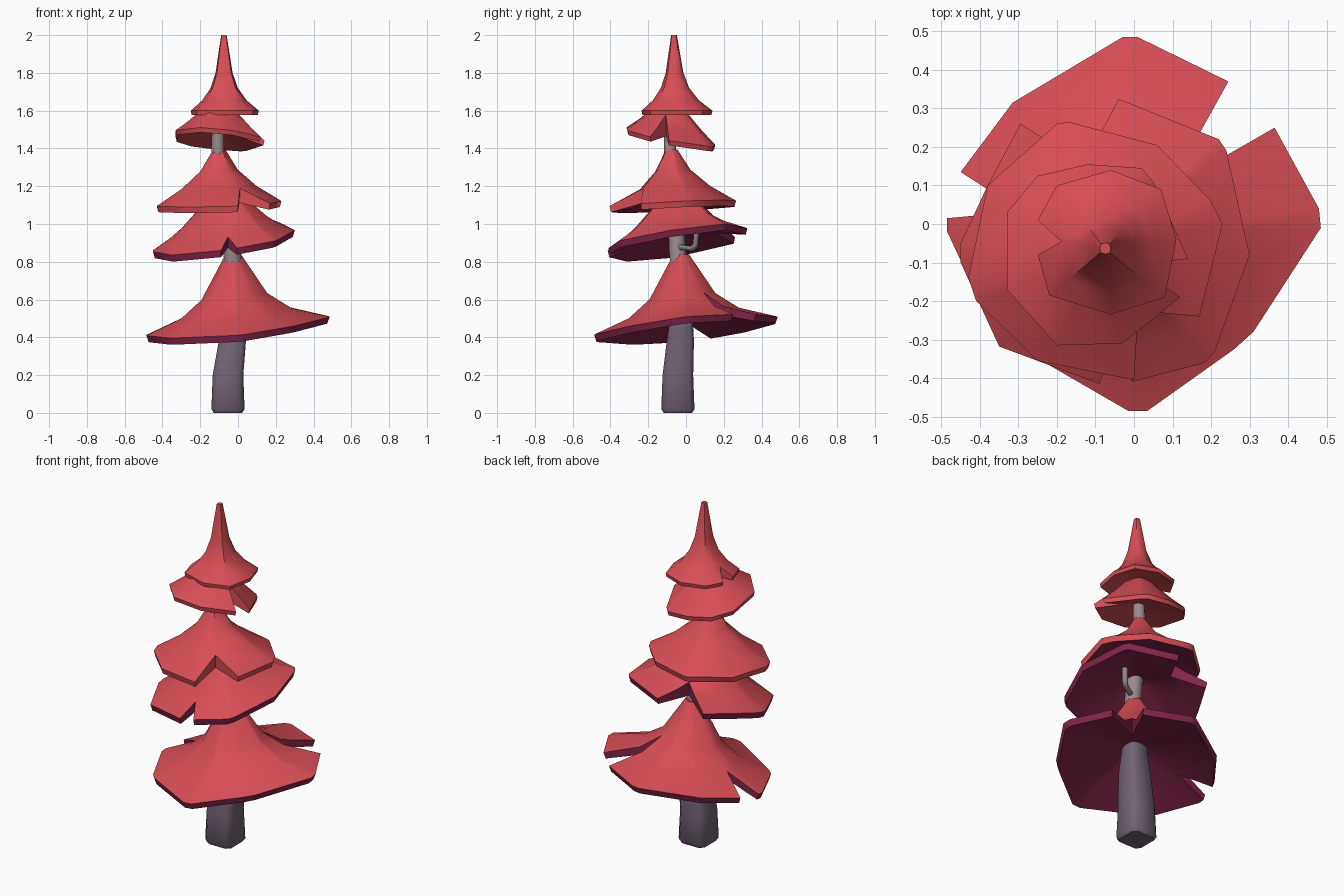
import bpy, bmesh, math
from mathutils import Vector

cube = bpy.data.objects.get("Cube")
if cube:
    bpy.data.objects.remove(cube, do_unlink=True)


def material(name, rgb):
    m = bpy.data.materials.new(name)
    m.use_nodes = True
    m.diffuse_color = (*rgb, 1)
    bsdf = m.node_tree.nodes["Principled BSDF"]
    bsdf.inputs["Base Color"].default_value = (*rgb, 1)
    bsdf.inputs["Roughness"].default_value = 0.8
    return m


RED = material("red_foliage", (0.69, 0.076, 0.094))
PURPLE = material("purple_underside", (0.24, 0.019, 0.07))
BARK = material("purple_bark", (0.17, 0.125, 0.175))
WOOD = material("grey_wood", (0.33, 0.255, 0.27))


def finish(name, bm, mats):
    bmesh.ops.recalc_face_normals(bm, faces=bm.faces)
    me = bpy.data.meshes.new(name)
    bm.to_mesh(me)
    bm.free()
    for m in mats:
        me.materials.append(m)
    me.shade_smooth()
    me.set_sharp_from_angle(angle=math.radians(50))
    ob = bpy.data.objects.new(name, me)
    bpy.context.collection.objects.link(ob)


def tier(name, center, profile, tilt, outline, notches, thick, rise, under, rim):
    """Skirt of foliage: profile is (fraction of outline, height) from tip to rim.
    notches maps an outline index to the fraction where the cut after it starts."""
    bm = bmesh.new()
    c = Vector(center)
    rel = [Vector(p) - c for p in outline]
    n = len(rel)
    rim_z = profile[-1][1] - thick
    made = {}

    def column_point(i, f):
        for k, f0 in notches.items():
            if i in (k, (k + 1) % n):
                mid = (rel[k] + rel[(k + 1) % n]) / 2
                if f <= f0:
                    return mid * f
                return (mid * f0).lerp(rel[i], (f - f0) / (1 - f0))
        return rel[i] * f

    def vert_pair(i, f, z):
        p = c + column_point(i, f)
        key = (round(p.x, 4), round(p.y, 4))
        if key not in made:
            lean = tilt[0] * p.x + tilt[1] * p.y
            low = min(rim_z + rise * (1 - f), z - thick * 0.6)
            q = c + (p - c) * 0.975
            made[key] = (bm.verts.new((p.x, p.y, z + lean)),
                         bm.verts.new((q.x, q.y, low + lean)))
        return made[key]

    rings = [(0, profile[0][1])] + profile
    open_edges = {}
    for i in range(n):
        if i in notches:
            continue
        j = (i + 1) % n
        for (f1, z1), (f2, z2) in zip(rings, rings[1:]):
            quad = list(dict.fromkeys([vert_pair(i, f1, z1), vert_pair(i, f2, z2),
                                       vert_pair(j, f2, z2), vert_pair(j, f1, z1)]))
            bm.faces.new([q[0] for q in quad])
            bm.faces.new([q[1] for q in reversed(quad)]).material_index = 1
            for a, b in zip(quad, quad[1:] + quad[:1]):
                key = frozenset((a, b))
                if key in open_edges:
                    del open_edges[key]
                else:
                    open_edges[key] = (a, b)
    # Rim and notch walls
    for a, b in open_edges.values():
        bm.faces.new((a[0], a[1], b[1], b[0])).material_index = 2
    finish(name, bm, [RED, under, rim])


def loft(name, sections, shape, mat):
    """Stack of copies of a flat shape at (x, y, z, half width)."""
    bm = bmesh.new()
    rows = [[bm.verts.new((x + w * u, y + w * v, z)) for u, v in shape]
            for x, y, z, w in sections]
    n = len(shape)
    for lo, hi in zip(rows, rows[1:]):
        for i in range(n):
            j = (i + 1) % n
            bm.faces.new((lo[i], lo[j], hi[j], hi[i]))
    bm.faces.new(rows[0][::-1])
    bm.faces.new(rows[-1])
    finish(name, bm, [mat])


# Trunk: soft square base, slimmer round upper part
soft_square = [(sx * a, sy * b) for sx, sy, flip in
               ((1, 1, 0), (-1, 1, 1), (-1, -1, 0), (1, -1, 1))
               for a, b in (((1, 0.7), (0.7, 1)) if not flip else ((0.7, 1), (1, 0.7)))]
circle = [(math.cos(math.tau * i / 10), math.sin(math.tau * i / 10)) for i in range(10)]
loft("lower_trunk", [(-0.053, -0.043, 0, 0.075), (-0.053, -0.043, 0.02, 0.088),
                     (-0.053, -0.043, 0.2, 0.081), (-0.03, -0.03, 0.38, 0.072),
                     (-0.02, -0.02, 0.6, 0.05)], soft_square, BARK)
loft("upper_trunk", [(-0.02, -0.02, 0.58, 0.05), (-0.03, -0.045, 0.85, 0.046),
                     (-0.07, -0.06, 1.15, 0.042), (-0.108, -0.085, 1.4, 0.034),
                     (-0.105, -0.085, 1.56, 0.03)], circle, WOOD)

# Small bent twig
curve = bpy.data.curves.new("twig", "CURVE")
curve.dimensions = "3D"
curve.bevel_depth = 0.016
curve.bevel_resolution = 1
curve.use_fill_caps = True
spline = curve.splines.new("POLY")
path = [(-0.03, -0.05, 0.88), (0.09, 0.035, 0.87), (0.105, 0.05, 0.89), (0.11, 0.055, 0.96)]
spline.points.add(len(path) - 1)
for pt, co in zip(spline.points, path):
    pt.co = (*co, 1)
curve.materials.append(WOOD)
bpy.context.collection.objects.link(bpy.data.objects.new("twig", curve))

# Foliage tiers, bottom to top
tier("bottom_tier", (-0.03, -0.03),
     [(0.09, 0.84), (0.36, 0.62), (0.6, 0.53), (1, 0.46)], (0.1, 0.1),
     [(0.48, 0.04), (0.365, 0.25), (0.245, 0.37), (0.01, 0.485), (-0.03, 0.485),
      (-0.315, 0.315), (-0.45, 0.135), (-0.485, 0.015), (-0.485, -0.02),
      (-0.37, -0.265), (-0.335, -0.3), (-0.015, -0.485), (0.035, -0.485),
      (0.26, -0.325), (0.31, -0.28), (0.485, -0.01)],
     {1: 0.36, 6: 0.6}, 0.035, 0.145, PURPLE, PURPLE)

tier("lower_middle_tier", (-0.07, -0.05),
     [(0.12, 1.24), (0.3, 1.14), (0.6, 1.03), (0.75, 0.988), (1, 0.935)], (0.147, 0.15),
     [(0.30, -0.08), (0.24, 0.19), (0.22, 0.22), (-0.04, 0.325), (-0.295, 0.26),
      (-0.38, 0.1), (-0.45, -0.05), (-0.45, -0.1), (-0.35, -0.318), (-0.09, -0.415),
      (-0.005, -0.41), (0.185, -0.36), (0.21, -0.33)],
     {3: 0.6, 9: 0.75}, 0.035, 0.12, PURPLE, PURPLE)

tier("upper_middle_tier", (-0.1, -0.08),
     [(0.1, 1.4), (0.3, 1.29), (0.6, 1.2), (1, 1.115)], (0.03, 0.05),
     [(0.23, 0.0), (0.2, 0.06), (0.06, 0.205), (-0.17, 0.265), (-0.2, 0.26),
      (-0.38, 0.1), (-0.43, -0.14), (-0.41, -0.2), (-0.25, -0.355), (0.0, -0.405),
      (0.17, -0.24)],
     {9: 0.6}, 0.032, 0.1, PURPLE, RED)

tier("small_tier", (-0.095, -0.08),
     [(0.15, 1.64), (0.45, 1.56), (0.7, 1.5), (1, 1.437)], (-0.085, -0.18),
     [(0.14, -0.09), (0.05, 0.11), (0.02, 0.145), (-0.12, 0.155), (-0.25, 0.125),
      (-0.33, 0.03), (-0.33, -0.17), (-0.2, -0.315), (-0.03, -0.31), (0.12, -0.19)],
     {9: 0.45}, 0.025, 0.06, RED, RED)

tier("top_tier", (-0.075, -0.065),
     [(0.08, 2.0), (0.25, 1.8), (0.4, 1.72), (0.65, 1.655), (1, 1.6)], (0, 0),
     [(0.11, -0.04), (0.07, 0.09), (-0.06, 0.14), (-0.2, 0.1), (-0.25, 0.01),
      (-0.25, -0.08), (-0.22, -0.185), (-0.06, -0.235), (0.08, -0.19)],
     {4: 0.65}, 0.022, 0.05, RED, RED)
